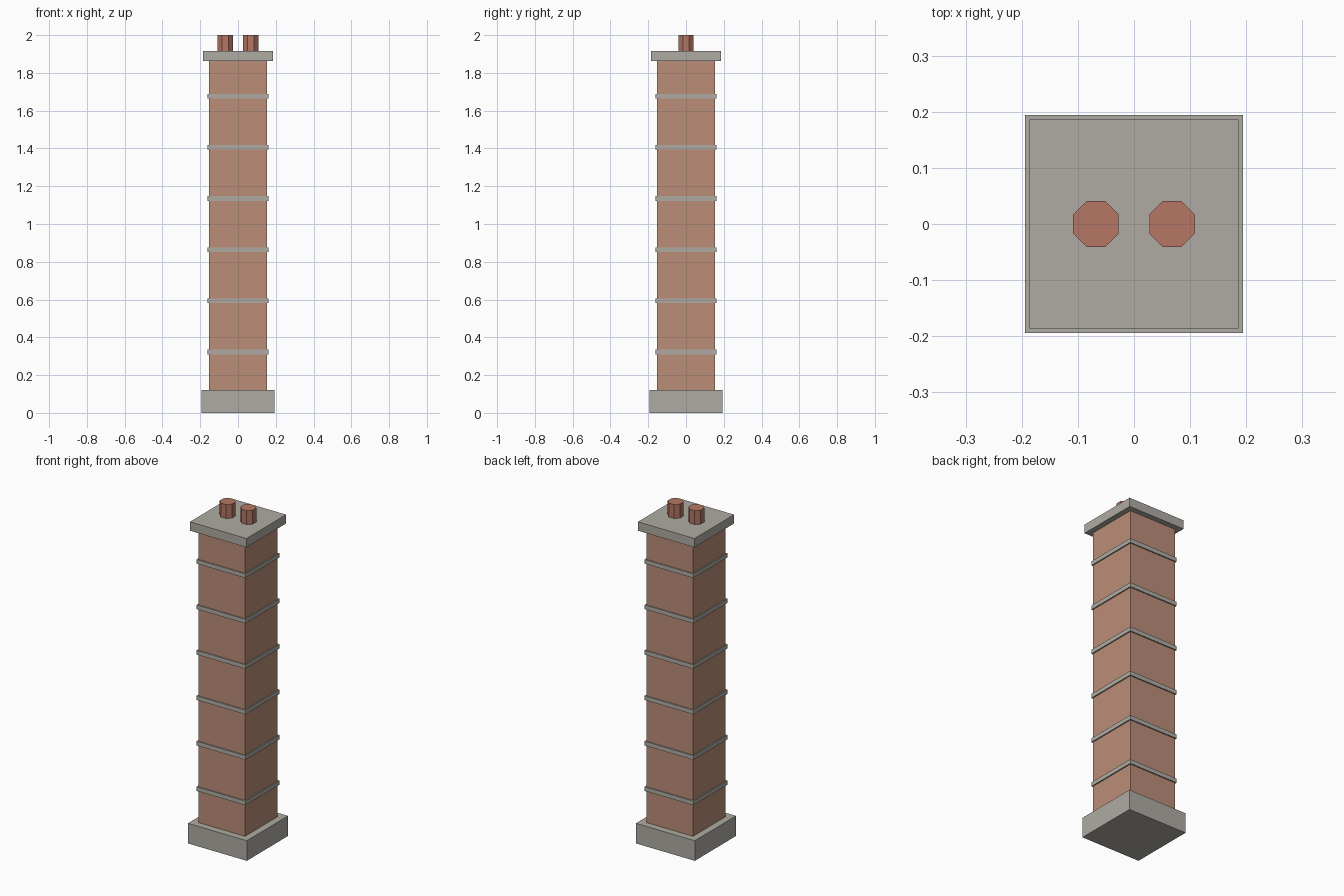
import bpy
from math import radians

if "Cube" in bpy.data.objects:
    bpy.data.objects.remove(bpy.data.objects["Cube"])


def material(name, rgb):
    mat = bpy.data.materials.new(name)
    mat.diffuse_color = (*rgb, 1.0)
    mat.use_nodes = True
    mat.node_tree.nodes["Principled BSDF"].inputs["Base Color"].default_value = mat.diffuse_color
    return mat


brick = material("brick", (0.50, 0.27, 0.19))
stone = material("stone", (0.43, 0.41, 0.37))
clay = material("clay", (0.46, 0.18, 0.13))


def block(name, half, z0, z1, mat):
    bpy.ops.mesh.primitive_cube_add(size=1, location=(0, 0, (z0 + z1) / 2))
    ob = bpy.context.object
    ob.name = name
    ob.scale = (2 * half, 2 * half, z1 - z0)
    bpy.ops.object.transform_apply(location=False, rotation=False, scale=True)
    ob.data.materials.append(mat)


# Plinth, brick shaft and overhanging cap slab
block("base", 0.194, 0.0, 0.12, stone)
block("shaft", 0.154, 0.12, 1.864, brick)
block("cap", 0.1865, 1.864, 1.917, stone)

# Evenly spaced stone courses around the shaft
for i in range(6):
    z = 0.322 + i * 0.271
    block(f"band_{i + 1}", 0.161, z - 0.0125, z + 0.0125, stone)

# Two octagonal chimney pots
for side, x in (("left", -0.068), ("right", 0.068)):
    bpy.ops.mesh.primitive_cylinder_add(
        vertices=8, radius=0.044, depth=2.0 - 1.917,
        location=(x, 0, (2.0 + 1.917) / 2), rotation=(0, 0, radians(22.5)))
    pot = bpy.context.object
    pot.name = f"pot_{side}"
    pot.data.materials.append(clay)
